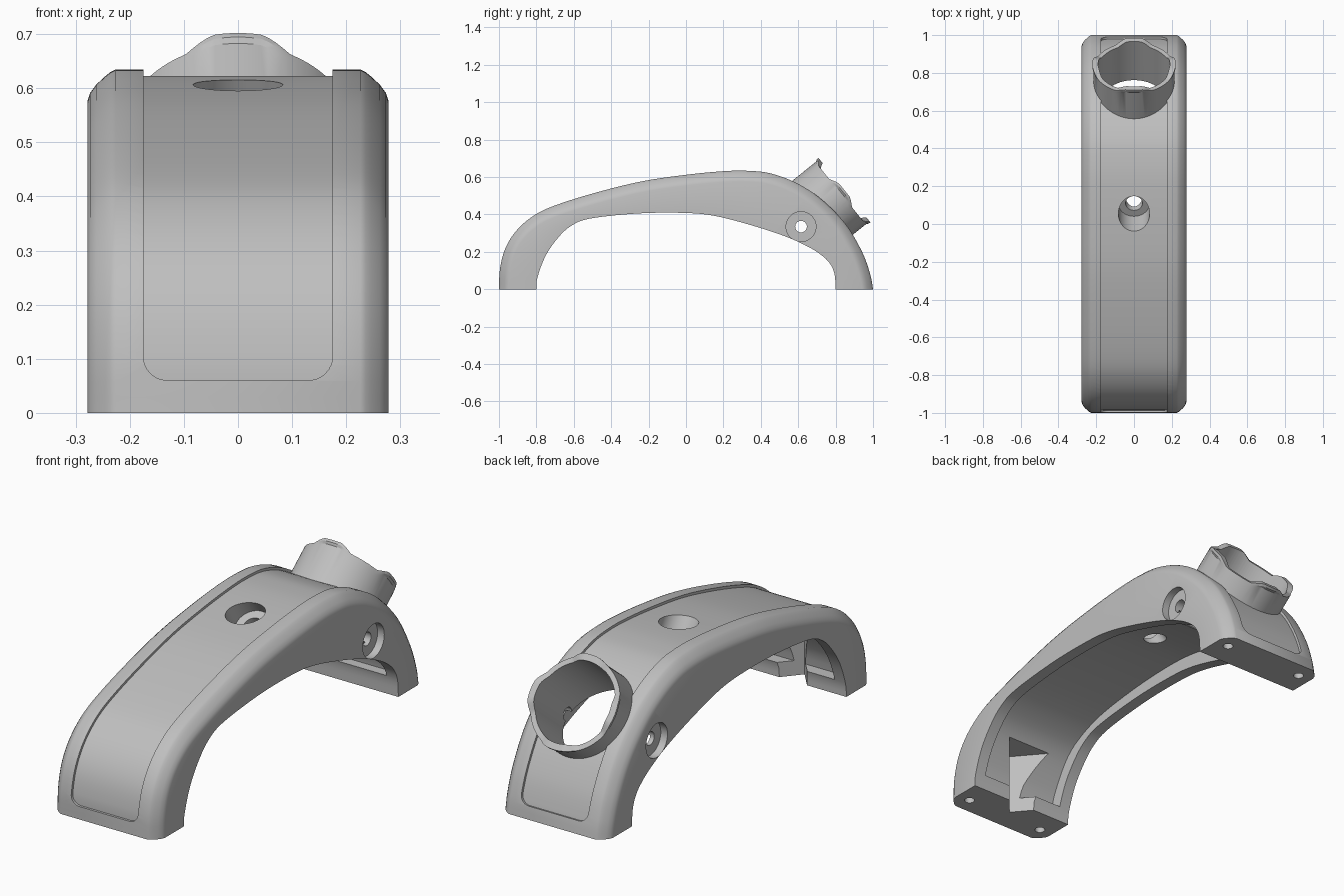
import bpy, bmesh, math
from mathutils import Vector, Matrix

if "Cube" in bpy.data.objects:
    bpy.data.objects.remove(bpy.data.objects["Cube"])

grey = bpy.data.materials.new("plain grey")
grey.diffuse_color = (0.52, 0.52, 0.52, 1)
grey.use_nodes = True
grey.node_tree.nodes["Principled BSDF"].inputs["Base Color"].default_value = grey.diffuse_color


def make(name, bm):
    bmesh.ops.recalc_face_normals(bm, faces=bm.faces)
    me = bpy.data.meshes.new(name)
    bm.to_mesh(me)
    bm.free()
    ob = bpy.data.objects.new(name, me)
    bpy.context.collection.objects.link(ob)
    me.materials.append(grey)
    return ob


def loft(name, rings, closed=False):
    bm = bmesh.new()
    vs = [[bm.verts.new(p) for p in r] for r in rings]
    n, m = len(vs), len(vs[0])
    for i in range(n if closed else n - 1):
        a, b = vs[i], vs[(i + 1) % n]
        for j in range(m):
            k = (j + 1) % m
            bm.faces.new((a[j], a[k], b[k], b[j]))
    if not closed:
        bm.faces.new(vs[0])
        bm.faces.new(vs[-1][::-1])
    return make(name, bm)


def cylinder(name, start, end, r, seg=48):
    start, end = Vector(start), Vector(end)
    d = end - start
    bm = bmesh.new()
    bmesh.ops.create_cone(bm, cap_ends=True, segments=seg, radius1=r, radius2=r, depth=d.length,
                          matrix=Matrix.Translation((start + end) / 2) @ d.to_track_quat('Z', 'Y').to_matrix().to_4x4())
    return make(name, bm)


def combine(target, other, op='DIFFERENCE'):
    mod = target.modifiers.new(other.name, 'BOOLEAN')
    mod.object, mod.operation, mod.solver = other, op, 'EXACT'
    bpy.context.view_layer.objects.active = target
    bpy.ops.object.modifier_apply(modifier=mod.name)
    bpy.data.objects.remove(other)


def curve(pts, sub=40):
    """Smooth curve through (y, z) points; returns its length and a lookup by distance."""
    P = [Vector(p) for p in pts]
    P = [2 * P[0] - P[1]] + P + [2 * P[-1] - P[-2]]
    tab = []
    for i in range(1, len(P) - 2):
        a, b, c, d = P[i - 1:i + 3]
        for k in range(sub):
            t = k / sub
            tab.append(0.5 * (2 * b + (c - a) * t + (2 * a - 5 * b + 4 * c - d) * t * t + (3 * b - a - 3 * c + d) * t ** 3))
    tab.append(P[-2])
    cum = [0]
    for a, b in zip(tab, tab[1:]):
        cum.append(cum[-1] + (b - a).length)

    def at(s):
        s = min(max(s, 0), cum[-1])
        i = 0
        while i < len(cum) - 2 and cum[i + 1] < s:
            i += 1
        t = (s - cum[i]) / (cum[i + 1] - cum[i])
        return tab[i].lerp(tab[i + 1], t)
    return cum[-1], at


outer_len, outer = curve([(-1, 0), (-.995, .107), (-.968, .214), (-.914, .305), (-.834, .38), (-.727, .438),
                          (-.513, .508), (-.246, .575), (0, .612), (.21, .632), (.34, .633), (.45, .62),
                          (.583, .572), (.717, .487), (.85, .353), (.94, .203), (.985, .08), (1, 0)])
inner_len, inner = curve([(-.8, 0), (-.795, .06), (-.755, .17), (-.695, .262), (-.62, .335), (-.513, .378),
                          (-.246, .406), (0, .408), (.155, .392), (.34, .345), (.53, .283), (.663, .222),
                          (.743, .167), (.78, .12), (.796, .07), (.8, 0)])


def inward(s):
    if s < 1e-4:
        return Vector((1, 0))
    if s > outer_len - 1e-4:
        return Vector((-1, 0))
    t = (outer(s + .02) - outer(s - .02)).normalized()
    return Vector((t.y, -t.x))


def xyz(x, p):
    return (x, p[0], p[1])


# Arched body with softly bevelled outer edges
W, N = .278, 90
edge = [(W, .058), (.273, .043), (.262, .028), (.246, .013), (.236, .005), (.226, 0)]
rings = []
for i in range(N + 1):
    s = outer_len * i / N
    o, n, q = outer(s), inward(s), inner(inner_len * i / N)
    left = [xyz(-W, q)] + [xyz(-x, o + n * d) for x, d in edge]
    right = [xyz(x, o + n * d) for x, d in reversed(edge)] + [xyz(W, q)]
    rings.append(left + right)
body = loft("arched_body", rings)

# Recessed outer panel with rounded ends
s0, c = .06, .045
length = outer_len - 2 * s0
ends = [0, .002, .006, .012, .02, .03, .04]
ds = ends + [.05 + (length - .1) * i / 80 for i in range(81)] + [length - e for e in reversed(ends)]
rings = []
for d in ds:
    e = min(d, length - d, c)
    w = .175 - c + math.sqrt(max(0, c * c - (c - e) ** 2))
    o, n = outer(s0 + d), inward(s0 + d)
    rings.append([xyz(-w, o + n * .012), xyz(w, o + n * .012), xyz(w, o - n * .05), xyz(-w, o - n * .05)])
combine(body, loft("panel_cutter", rings))

# Tilted collar with a four-tabbed rim
axis, up, side = Vector((0, .778, .628)), Vector((0, -.628, .778)), Vector((1, 0, 0))
centre = Vector((0, .847, .53))
rings = []
for i in range(96):
    a = 2 * math.pi * i / 96
    out = side * math.sin(a) + up * math.cos(a)
    k = min(max((math.cos(4 * a) + .3) / .95, 0), 1)
    h = -.026 + .026 * k
    sect = [(.214, -.2), (.214, h - .022), (.214 + .007 * k, h - .012), (.214 + .007 * k, h), (.18, h), (.18, -.2)]
    rings.append([centre + out * r + axis * t for r, t in sect])
combine(body, loft("collar", rings, True), 'UNION')

# Shallow hollow underside
hollow_len, hollow = curve([(-.85, .07), (-.83, .15), (-.75, .29), (-.66, .365), (-.5, .425), (-.246, .46),
                            (0, .47), (.18, .455), (.4, .405), (.55, .35), (.68, .28), (.78, .2),
                            (.825, .14), (.838, .09)])
prof = [hollow(hollow_len * i / 60) for i in range(61)]
combine(body, loft("hollow_cutter", [[xyz(x, p) for p in prof] for x in (-.222, .222)]))

# Wedge-shaped cable channel inside the front foot
wedge = [(0, -.885), (.26, -.58), (-.26, -.58)]
combine(body, loft("channel_cutter", [[(x, y, z) for x, y in wedge] for z in (-.1, .293)]))

# Collar bore
combine(body, cylinder("bore_cutter", centre - axis * .42, centre + axis * .1, .19, 96))

# Slanted hole on top: deep wide recess and narrow through hole
top, d = Vector((0, .055, .605)), Vector((0, .55, -.835))
combine(body, cylinder("top_recess_cutter", top - d * .15, top + d * .1, .083))
combine(body, cylinder("top_hole_cutter", top, top + d * .3, .045))

# Side screw holes, and screw holes under the feet
for sx in (-1, 1):
    combine(body, cylinder("side_recess_cutter", (sx * .243, .615, .335), (sx * .4, .615, .335), .08))
    combine(body, cylinder("side_hole_cutter", (sx * .15, .615, .335), (sx * .4, .615, .335), .031))
    for sy in (-1, 1):
        combine(body, cylinder("foot_hole_cutter", (sx * .21, sy * .92, -.1), (sx * .21, sy * .92, .1), .023, 24))

for o in bpy.context.selected_objects:
    o.select_set(False)
body.select_set(True)
bpy.context.view_layer.objects.active = body
bpy.ops.object.shade_smooth_by_angle(angle=math.radians(30))
